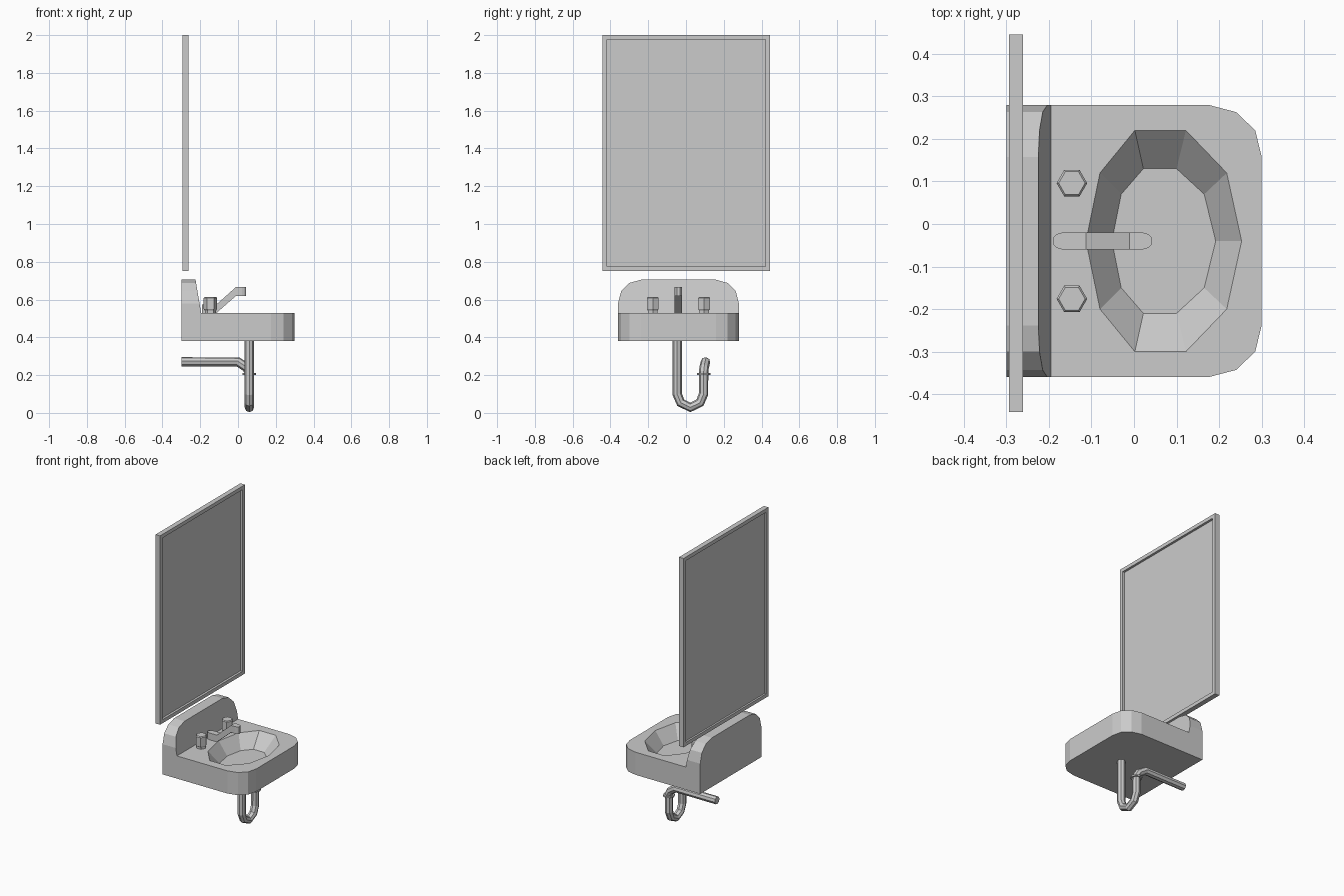
import bpy, bmesh, math

if "Cube" in bpy.data.objects:
    bpy.data.objects.remove(bpy.data.objects["Cube"])

CY = -0.04  # symmetry line of the basin


def loft(name, rings):
    """Closed skin over rings of equal point count, capped at both ends."""
    bm = bmesh.new()
    vs = [[bm.verts.new(p) for p in r] for r in rings]
    n = len(vs[0])
    for a, b in zip(vs, vs[1:]):
        for i in range(n):
            j = (i + 1) % n
            bm.faces.new((a[i], a[j], b[j], b[i]))
    bm.faces.new(vs[0][::-1])
    bm.faces.new(vs[-1])
    bmesh.ops.recalc_face_normals(bm, faces=bm.faces)
    me = bpy.data.meshes.new(name)
    bm.to_mesh(me)
    bm.free()
    ob = bpy.data.objects.new(name, me)
    bpy.context.collection.objects.link(ob)
    return ob


def box(name, x0, x1, y0, y1, z0, z1):
    sq = [(x0, y0), (x1, y0), (x1, y1), (x0, y1)]
    return loft(name, [[(x, y, z) for x, y in sq] for z in (z0, z1)])


def mirrored(half):
    """Half outline of (u, offset from CY) completed on the other side."""
    return ([(u, CY + d) for u, d in half]
            + [(u, CY - d) for u, d in reversed(half) if d > 0])


def turned(name, x, y, profile, sides):
    rings = [[(x + r * math.cos(2 * math.pi * i / sides),
               y + r * math.sin(2 * math.pi * i / sides), z)
              for i in range(sides)] for r, z in profile]
    return loft(name, rings)


# basin slab with rounded front corners
outline = mirrored([(0.3, 0.198), (0.285, 0.26), (0.24, 0.303), (0.175, 0.32), (-0.3, 0.32)])
basin = loft("basin", [[(x, y, z) for x, y in outline] for z in (0.38, 0.53)])

# ten-sided bowl cut into the slab
rim = mirrored([(0.253, 0), (0.218, 0.16), (0.122, 0.26), (0.002, 0.26), (-0.08, 0.16), (-0.113, 0)])
floor = mirrored([(0.192, 0), (0.165, 0.11), (0.1, 0.17), (0.022, 0.17), (-0.03, 0.11), (-0.052, 0)])
cutter = loft("bowl_cutter", [[(x, y, z) for x, y in ring]
                              for ring, z in ((floor, 0.445), (rim, 0.53), (rim, 0.6))])
cutter.hide_render = True
cutter.hide_viewport = True
cut = basin.modifiers.new("bowl", 'BOOLEAN')
cut.operation = 'DIFFERENCE'
cut.solver = 'EXACT'
cut.object = cutter

# arched backsplash with a sloping front
arch = mirrored([(0.705, 0.198), (0.688, 0.26), (0.645, 0.303), (0.58, 0.32), (0.53, 0.32)])
loft("backsplash", [[(-0.3, y, z) for z, y in arch],
                    [(-0.195 - 0.03 * (z - 0.53) / 0.175, y, z) for z, y in arch]])

# hexagonal taps
for side, y in (("left", -0.176), ("right", 0.096)):
    turned(side + "_tap", -0.146, y,
           [(0.03, 0.53), (0.03, 0.542), (0.036, 0.55), (0.036, 0.608), (0.031, 0.614)], 6)

# spout: x, bottom, top, half width
sections = [(-0.19, 0.53, 0.575, 0.008), (-0.182, 0.53, 0.575, 0.016),
            (-0.168, 0.53, 0.575, 0.02), (-0.113, 0.53, 0.575, 0.02),
            (-0.01, 0.62, 0.667, 0.02), (0.02, 0.62, 0.667, 0.02),
            (0.034, 0.62, 0.667, 0.016), (0.042, 0.62, 0.667, 0.008)]
loft("spout", [[(x, CY - w, b), (x, CY + w, b), (x, CY + w, t), (x, CY - w, t)]
               for x, b, t, w in sections])

# drain pipe with U bend
path = [(0.06, -0.047, 0.385), (0.06, -0.047, 0.1), (0.06, -0.028, 0.054), (0.06, 0.023, 0.029),
        (0.06, 0.074, 0.054), (0.06, 0.093, 0.1), (0.06, 0.093, 0.215), (0.045, 0.096, 0.24),
        (0.0, 0.103, 0.27), (-0.3, 0.103, 0.27)]
curve = bpy.data.curves.new("drain_pipe", 'CURVE')
curve.dimensions = '3D'
curve.bevel_depth = 0.025
curve.bevel_resolution = 2
curve.use_fill_caps = True
line = curve.splines.new('POLY')
line.points.add(len(path) - 1)
for point, co in zip(line.points, path):
    point.co = (*co, 1)
line.use_smooth = False
bpy.context.collection.objects.link(bpy.data.objects.new("drain_pipe", curve))

# pipe collar
turned("pipe_collar", 0.06, 0.093, [(0.036, 0.2), (0.036, 0.21)], 8)

# mirror frame and recessed glass
X0, X1, Y0, Y1, Z0, Z1, B = -0.294, -0.261, -0.442, 0.445, 0.75, 2.0, 0.024
box("frame_bottom", X0, X1, Y0, Y1, Z0, Z0 + B)
box("frame_top", X0, X1, Y0, Y1, Z1 - B, Z1)
box("frame_left", X0, X1, Y0, Y0 + B, Z0 + B, Z1 - B)
box("frame_right", X0, X1, Y1 - B, Y1, Z0 + B, Z1 - B)
box("mirror_glass", -0.282, -0.276, Y0 + B, Y1 - B, Z0 + B, Z1 - B)
